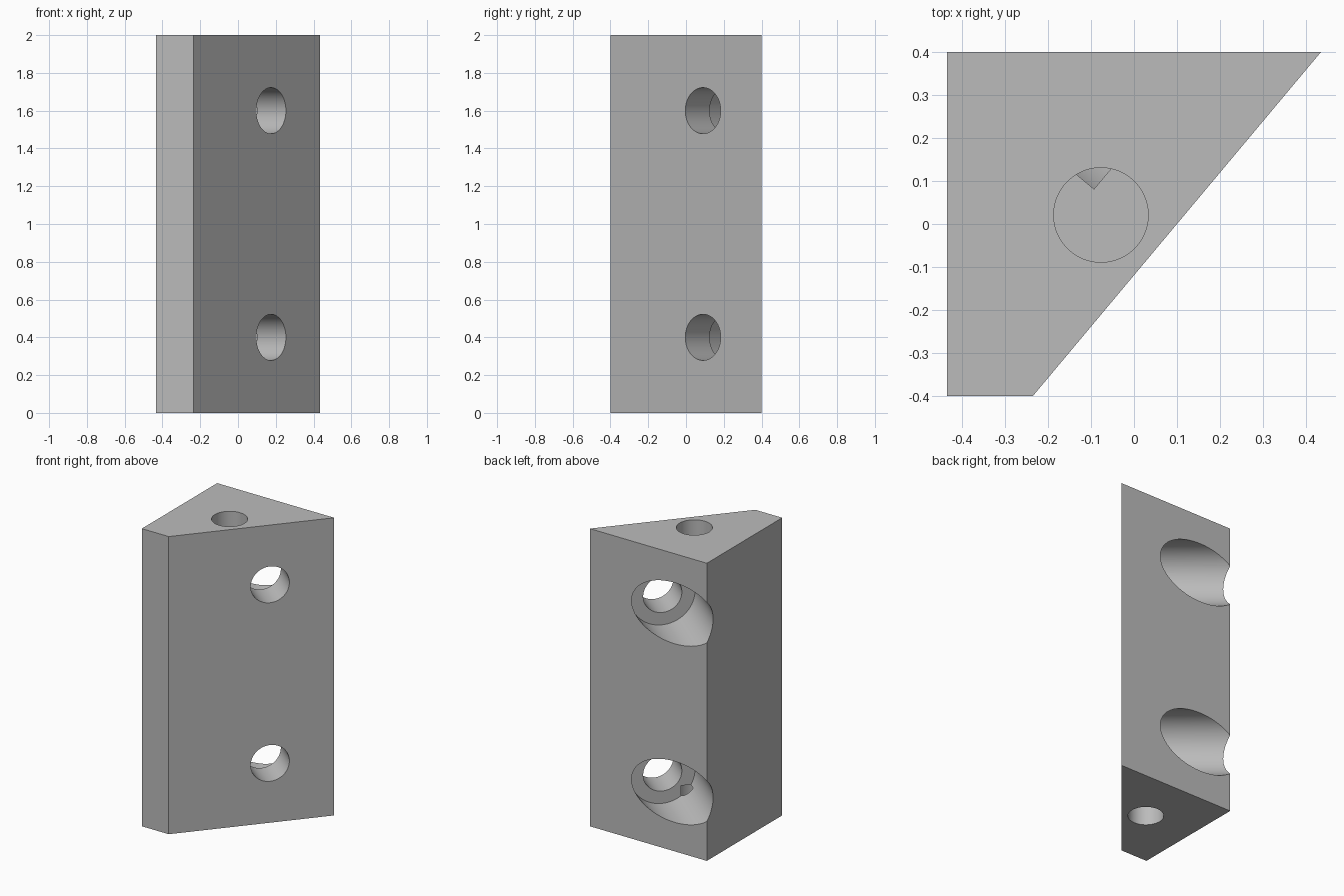
import bpy, bmesh, math
from mathutils import Vector

if "Cube" in bpy.data.objects:
    bpy.data.objects.remove(bpy.data.objects["Cube"])

grey = bpy.data.materials.new("plain grey")
grey.use_nodes = True
COLOUR = (0.5, 0.5, 0.5, 1)
grey.diffuse_color = COLOUR
grey.node_tree.nodes["Principled BSDF"].inputs["Base Color"].default_value = COLOUR


def add_object(name, bm):
    mesh = bpy.data.meshes.new(name)
    bmesh.ops.recalc_face_normals(bm, faces=bm.faces)
    bm.to_mesh(mesh)
    bm.free()
    mesh.materials.append(grey)
    obj = bpy.data.objects.new(name, mesh)
    bpy.context.collection.objects.link(obj)
    return obj


# Block: four-sided profile extruded upwards
HEIGHT = 2
profile = [(-0.435, -0.4), (-0.235, -0.4), (0.435, 0.4), (-0.435, 0.4)]
bm = bmesh.new()
base = bm.faces.new([bm.verts.new((x, y, 0)) for x, y in profile])
top = bmesh.ops.extrude_face_region(bm, geom=[base])["geom"]
bmesh.ops.translate(bm, vec=(0, 0, HEIGHT),
                    verts=[v for v in top if isinstance(v, bmesh.types.BMVert)])
block = add_object("wedge_block", bm)


def drill(name, start, end, radius):
    """Cut a round hole from start to end."""
    start, end = Vector(start), Vector(end)
    axis = end - start
    bm = bmesh.new()
    bmesh.ops.create_cone(bm, cap_ends=True, segments=96, radius1=radius,
                          radius2=radius, depth=axis.length)
    bm.transform(axis.to_track_quat("Z", "Y").to_matrix().to_4x4())
    bmesh.ops.translate(bm, verts=bm.verts, vec=(start + end) / 2)
    cutter = add_object(name, bm)
    cutter.hide_render = True
    mod = block.modifiers.new(name, "BOOLEAN")
    mod.object = cutter
    mod.solver = "EXACT"
    bpy.context.view_layer.objects.active = block
    bpy.ops.object.modifier_apply(modifier=name)
    bpy.data.objects.remove(cutter)


# Cross holes, square to the slanted face, with wide counterbores at the back
slope = Vector((0.67, 0.8, 0)).normalized()
inward = Vector((-slope.y, slope.x, 0))
for label, z in (("lower", 0.4), ("upper", 1.6)):
    mouth = Vector((0.175, 0.09, z))
    floor = mouth + inward * 0.2
    drill(label + "_counterbore", floor, floor + inward * 1.2, 0.205)
    drill(label + "_bolt_hole", mouth - inward * 0.2, floor + inward * 0.1, 0.122)

# Blind holes in the two ends
for label, outside, inside in (("bottom", -0.1, 0.3), ("top", HEIGHT + 0.1, HEIGHT - 0.3)):
    drill(label + "_blind_hole", (-0.077, 0.021, outside), (-0.077, 0.021, inside), 0.11)

# Smooth hole walls, keep the edges crisp
block.data.materials.clear()
block.data.materials.append(grey)
bpy.ops.object.select_all(action="DESELECT")
block.select_set(True)
bpy.context.view_layer.objects.active = block
bpy.ops.object.shade_smooth_by_angle(angle=math.radians(30))
